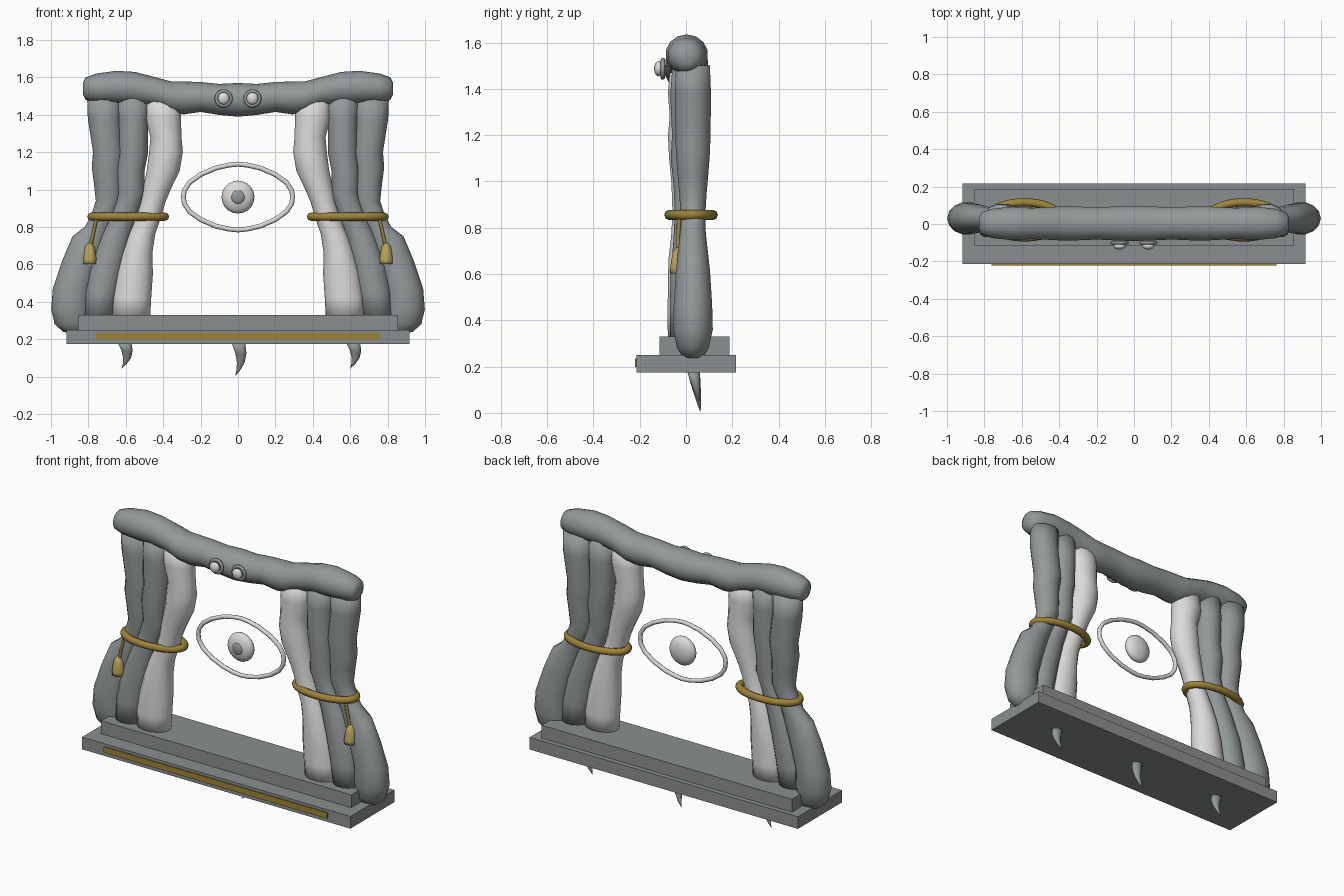
import bpy, bmesh, math
from mathutils import Vector

if "Cube" in bpy.data.objects:
    bpy.data.objects.remove(bpy.data.objects["Cube"])


def material(name, rgb):
    m = bpy.data.materials.new(name)
    m.diffuse_color = (*rgb, 1)
    m.use_nodes = True
    m.node_tree.nodes["Principled BSDF"].inputs["Base Color"].default_value = m.diffuse_color
    return m


GREY = material("curtain grey", (0.29, 0.315, 0.32))
STONE = material("plinth grey", (0.26, 0.275, 0.28))
WHITE = material("bone white", (0.72, 0.71, 0.70))
GOLD = material("old gold", (0.34, 0.23, 0.04))
TASSEL = material("tassel gold", (0.50, 0.37, 0.10))


def finish(bm, name, mat, smooth=True):
    bmesh.ops.recalc_face_normals(bm, faces=bm.faces)
    me = bpy.data.meshes.new(name)
    bm.to_mesh(me)
    bm.free()
    me.materials.append(mat)
    for p in me.polygons:
        p.use_smooth = smooth
    ob = bpy.data.objects.new(name, me)
    bpy.context.collection.objects.link(ob)
    return ob


def box(name, lo, hi, mat):
    bm = bmesh.new()
    bmesh.ops.create_cube(bm, size=1)
    for v in bm.verts:
        v.co = Vector([(a + b) / 2 + c * (b - a) for a, b, c in zip(lo, hi, v.co)])
    return finish(bm, name, mat, False)


def loft(name, rings, mat, axis="z", sides=14):
    """Skin elliptical rings (centre, r1, r2) lying across the given axis."""
    bm = bmesh.new()
    loops = []
    for c, r1, r2 in rings:
        loop = []
        for i in range(sides):
            a = 2 * math.pi * i / sides
            u, w = r1 * math.cos(a), r2 * math.sin(a)
            d = Vector((u, w, 0)) if axis == "z" else Vector((0, w, u))
            loop.append(bm.verts.new(Vector(c) + d))
        loops.append(loop)
    for A, B in zip(loops, loops[1:]):
        for i in range(sides):
            j = (i + 1) % sides
            bm.faces.new((A[i], A[j], B[j], B[i]))
    bm.faces.new(loops[0])
    bm.faces.new(loops[-1])
    return finish(bm, name, mat)


def tube(name, path, r, mat, sides=8, closed=True):
    """Sweep a round section along a path."""
    cu = bpy.data.curves.new(name, "CURVE")
    cu.dimensions = "3D"
    cu.bevel_depth = r
    cu.bevel_resolution = sides // 2 - 2
    cu.use_fill_caps = True
    sp = cu.splines.new("POLY")
    sp.points.add(len(path) - 1)
    for p, q in zip(sp.points, path):
        p.co = (*q, 1)
    sp.use_cyclic_u = closed
    cu.materials.append(mat)
    ob = bpy.data.objects.new(name, cu)
    bpy.context.collection.objects.link(ob)
    return ob


def ball(name, c, r, mat, seg=16):
    bm = bmesh.new()
    bmesh.ops.create_uvsphere(bm, u_segments=seg, v_segments=seg // 2 + 2, radius=1)
    for v in bm.verts:
        v.co = Vector([a + b * k for a, b, k in zip(c, r, v.co)])
    return finish(bm, name, mat)


def ellipse(c, rx, ry, plane, n=28):
    out = []
    for i in range(n):
        a = 2 * math.pi * i / n
        u, w = rx * math.cos(a), ry * math.sin(a)
        out.append((c[0] + u, c[1] + w, c[2]) if plane == "xy" else (c[0] + u, c[1], c[2] + w))
    return out


# Stepped plinth with gold inlay strip
box("lower_plinth", (-0.917, -0.213, 0.175), (0.917, 0.217, 0.25), STONE)
box("upper_plinth", (-0.855, -0.115, 0.25), (0.855, 0.187, 0.33), STONE)
box("gold_strip", (-0.763, -0.221, 0.198), (0.763, -0.212, 0.234), GOLD)

# Claws under the plinth, all curling the same way
for x, k in ((-0.605, 0.77), (0.003, 1.0), (0.617, 0.77)):
    shape = [(0, 0, 0.036, 0.028), (0.012, 0.05, 0.03, 0.023),
             (0.012, 0.1, 0.021, 0.015), (0.0, 0.14, 0.011, 0.008), (-0.016, 0.172, 0.001, 0.001)]
    loft("claw", [((x + dx, 0.033 + 0.17 * dz * k, 0.177 - dz * k), rx, ry)
                  for dx, dz, rx, ry in shape], GREY, sides=10)

# Curtain folds: (height, centre x, half width, half depth)
OUTER = [(1.5, .715, .092, .075), (1.38, .715, .088, .08), (1.2, .69, .085, .078),
         (1.12, .70, .082, .075), (1.03, .695, .075, .068), (.94, .69, .07, .06),
         (.86, .72, .066, .055), (.80, .75, .07, .055), (.75, .79, .095, .06),
         (.62, .84, .10, .075), (.47, .887, .103, .085), (.36, .893, .106, .088),
         (.28, .885, .095, .07), (.24, .87, .065, .045), (.23, .86, .03, .02)]
MIDDLE = [(1.5, .56, .085, .07), (1.38, .56, .08, .08), (1.2, .56, .08, .072),
          (1.1, .575, .075, .078), (.98, .57, .073, .065), (.87, .605, .07, .06),
          (.76, .65, .08, .065), (.6, .70, .09, .078), (.45, .73, .09, .082), (.31, .745, .085, .08)]
INNER = [(1.5, .40, .09, .07), (1.38, .40, .095, .08), (1.28, .385, .083, .072),
         (1.2, .385, .09, .08), (1.1, .40, .088, .075), (1.0, .435, .075, .065),
         (.93, .455, .066, .062), (.86, .475, .066, .06), (.76, .515, .072, .066),
         (.66, .54, .082, .078), (.55, .555, .1, .08), (.42, .57, .106, .082), (.31, .575, .105, .08)]

for s, side in ((-1, "left"), (1, "right")):
    for part, rows, y, mat in (("outer", OUTER, .03, GREY), ("middle", MIDDLE, .01, GREY),
                               ("inner", INNER, 0, WHITE)):
        loft(f"{side}_{part}_fold", [((s * x, y, z), rx, ry) for z, x, rx, ry in rows], mat)

    # Tieback ring, cord and tassel
    tube(f"{side}_tieback", ellipse((s * .587, .022, .855), .197, .094, "xy"), .022, GOLD)
    tube(f"{side}_cord", [(s * .755, -.03, .85), (s * .775, -.033, .76), (s * .79, -.033, .69)],
         .009, GOLD, 8, False)
    loft(f"{side}_tassel", [((s * .793, -.033, z), r, r) for z, r in
                            ((.715, .008), (.695, .025), (.66, .032), (.625, .037), (.602, .037))],
         TASSEL, sides=10)

    # Small stud eye on the valance
    tube(f"{side}_stud_ring", ellipse((s * .077, -.1, 1.487), .039, .039, "xz", 14), .010, GREY)
    ball(f"{side}_stud", (s * .077, -.118, 1.487), (.033, .02, .033), WHITE, 10)

# Lumpy valance across the top: (x, centre z, half height, half depth)
half = [(.83, 1.54, .03, .03), (.815, 1.54, .06, .06), (.76, 1.543, .077, .08),
        (.65, 1.548, .087, .092), (.55, 1.543, .086, .085), (.45, 1.525, .078, .09),
        (.36, 1.495, .084, .095), (.29, 1.49, .088, .092), (.2, 1.495, .08, .088), (.1, 1.482, .083, .093)]
row = [(-x, *r) for x, *r in half] + [(0, 1.48, .09, .097)] + half[::-1]
loft("valance", [((x, .003, z), rz, ry) for x, z, rz, ry in row], GREY, "x")

# Hanging eye: almond outline, eyeball and pupil
quarter = [(.292, .96), (.287, .995), (.26, 1.037), (.2, 1.08), (.12, 1.115), (.05, 1.131)]
top = quarter + [(0, 1.136)] + [(-x, z) for x, z in quarter[::-1]]
almond = top + [(x, 1.92 - z) for x, z in top[-2:0:-1]]
tube("eye_outline", [(x, .03, z) for x, z in almond], .013, WHITE)
ball("eyeball", (0, .03, .96), (.088, .042, .088), WHITE)
ball("pupil", (0, -.006, .96), (.037, .012, .037), GREY, 12)
